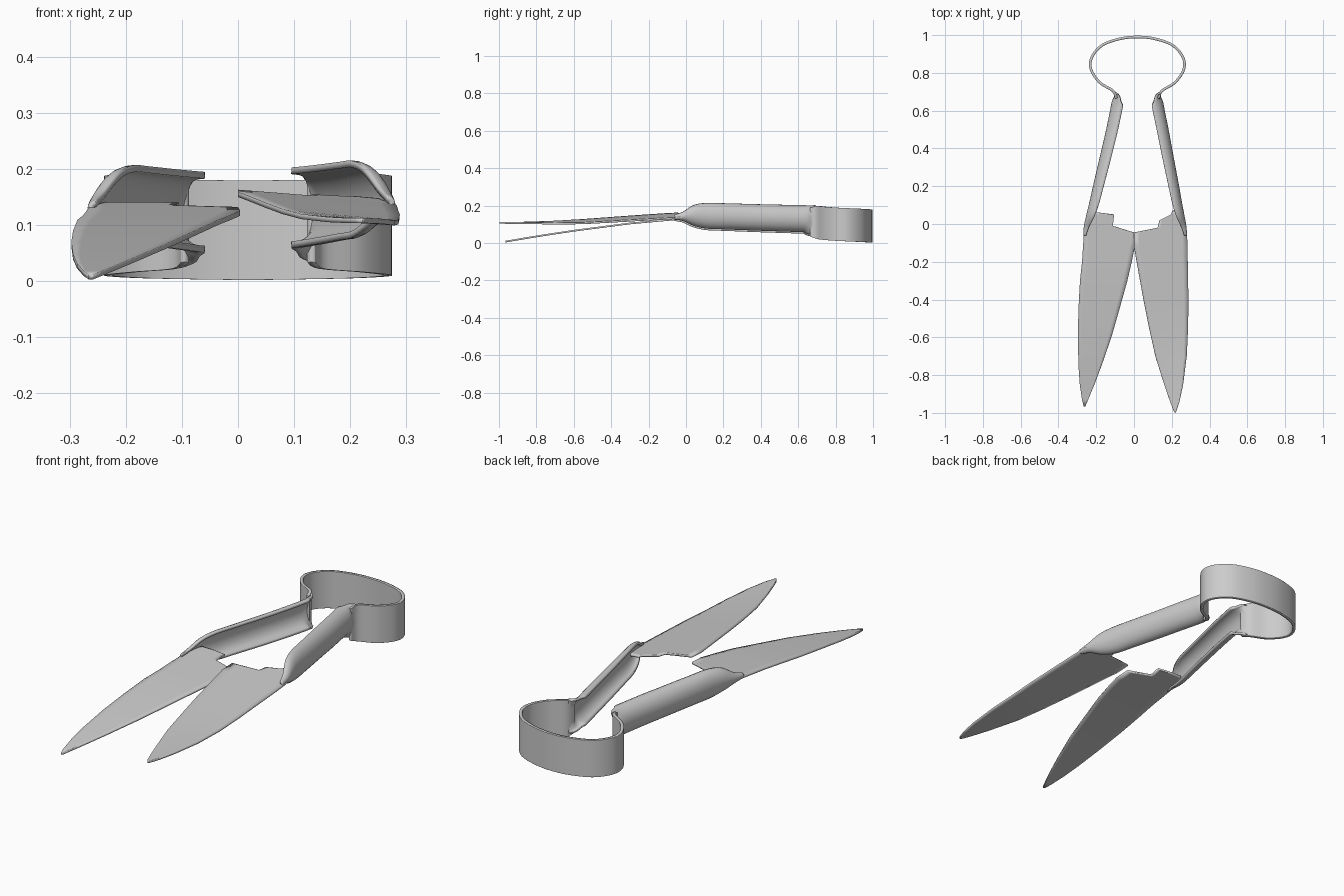
import bpy, bmesh, math

if "Cube" in bpy.data.objects:
    bpy.data.objects.remove(bpy.data.objects["Cube"])


def smooth_rows(rows, steps):
    """Catmull-Rom interpolation through tuples of any length."""
    out = []
    for i in range(len(rows) - 1):
        a, b = rows[max(i - 1, 0)], rows[i]
        c, d = rows[i + 1], rows[min(i + 2, len(rows) - 1)]
        for k in range(steps):
            t = k / steps
            out.append(tuple(
                q + 0.5 * t * (r - p + t * (2 * p - 5 * q + 4 * r - s + t * (3 * (q - r) + s - p)))
                for p, q, r, s in zip(a, b, c, d)))
    return out + [rows[-1]]


def interp(table, y):
    """Piecewise linear lookup in a table sorted by rising y."""
    for (y0, z0), (y1, z1) in zip(table, table[1:]):
        if y <= y1:
            return z0 + (z1 - z0) * (y - y0) / (y1 - y0)
    return table[-1][1]


def sheet(name, grid, thickness):
    """Skin a grid of points and give it thickness."""
    bm = bmesh.new()
    vs = [[bm.verts.new(p) for p in row] for row in grid]
    for r0, r1 in zip(vs, vs[1:]):
        for j in range(len(r0) - 1):
            bm.faces.new((r0[j], r0[j + 1], r1[j + 1], r1[j]))
    bmesh.ops.recalc_face_normals(bm, faces=bm.faces)
    me = bpy.data.meshes.new(name)
    bm.to_mesh(me)
    bm.free()
    ob = bpy.data.objects.new(name, me)
    bpy.context.collection.objects.link(ob)
    mod = ob.modifiers.new("thickness", 'SOLIDIFY')
    mod.thickness = thickness
    mod.offset = 0
    bpy.ops.object.select_all(action='DESELECT')
    ob.select_set(True)
    bpy.context.view_layer.objects.active = ob
    bpy.ops.object.shade_smooth_by_angle(angle=math.radians(40))
    return ob


def channel(path, side, segs=14):
    """Sweep a C section (x, y, z, half height, depth) opening to the inside."""
    grid = []
    for i, (x, y, z, h, d) in enumerate(path):
        p, q = path[max(i - 1, 0)], path[min(i + 1, len(path) - 1)]
        tx, ty = q[0] - p[0], q[1] - p[1]
        n = math.hypot(tx, ty)
        nx, ny = side * -ty / n, side * tx / n
        row = []
        for k in range(segs + 1):
            a = math.radians(-95 + 190 * k / segs)
            depth = d * (1 - math.cos(a))
            row.append((x + nx * depth, y + ny * depth, z + h * math.sin(a)))
        grid.append(row)
    return grid


# Spring bow: flat band bent in a loop
half = [(.112, .665, .112, .078, 0), (.13, .705, .11, .088, 0), (.2, .75, .105, .089, 0),
        (.246, .82, .1, .089, 0), (.24, .885, .097, .089, 0), (.185, .947, .094, .089, 0),
        (.09, .981, .092, .089, 0)]
bow = ([(-x, *r) for x, *r in half] + [(0, .99, .091, .089, 0)] + half[::-1])
bow = [(x + .018, *r) for x, *r in smooth_rows(bow, 6)]
sheet("spring_bow", channel(bow, 1), .014)

# Handles: rolled channels that flatten into the blades
grip = [(.268, -.06, .133, .007, .008), (.265, -.01, .137, .02, .02), (.253, .05, .142, .05, .035),
        (.238, .12, .14, .063, .042), (.218, .22, .137, .064, .046), (.18, .4, .131, .065, .05),
        (.143, .58, .126, .066, .052), (.13, .645, .124, .067, .05), (.118, .675, .116, .074, .025),
        (.122, .695, .111, .083, .002)]
for name, side in (("left_handle", -1), ("right_handle", 1)):
    path = [(side * x + .006 + .012 * min(max(y / .5, 0), 1), y, z + (.006 if side > 0 else -.002), h, d)
            for x, y, z, h, d in smooth_rows(grip, 5)]
    sheet(name, channel(path, side), .012)

# Blades: rows of (y, cutting edge x, spine x), height profile and spine drop
blades = {
    "left_blade": (
        [(.06, -.185, -.235), (.05, -.105, -.24), (-.01, -.112, -.26), (-.045, 0, -.265),
         (-.12, .004, -.27), (-.2, -.012, -.275), (-.3, -.035, -.286), (-.45, -.077, -.294),
         (-.6, -.12, -.297), (-.75, -.172, -.294), (-.85, -.21, -.287), (-.93, -.243, -.275),
         (-.965, -.258, -.266)],
        [(-.97, .007), (-.8, .036), (-.6, .066), (-.3, .105), (0, .132), (.1, .14)], 0),
    "right_blade": (
        [(.07, .205, .247), (.05, .195, .255), (.02, .135, .265), (-.02, .125, .278), (-.045, 0, .28),
         (-.12, 0, .283), (-.25, .023, .285), (-.4, .05, .288), (-.55, .08, .286), (-.7, .113, .279),
         (-.85, .16, .26), (-.94, .191, .241), (-.985, .208, .226), (-.997, .216, .222)],
        [(-1, .108), (-.75, .12), (-.5, .134), (-.25, .148), (0, .161), (.1, .168)], .026),
}
COLS = 10
for name, (rows, height, drop) in blades.items():
    grid = []
    for y, xi, xo in rows:
        z = interp(height, y)
        grid.append([(xi + (xo - xi) * k / COLS, y,
                      z - drop * abs(xi + (xo - xi) * k / COLS) / .29 * min(1, (y + 1) / .4))
                     for k in range(COLS + 1)])
    sheet(name, grid, .009)
